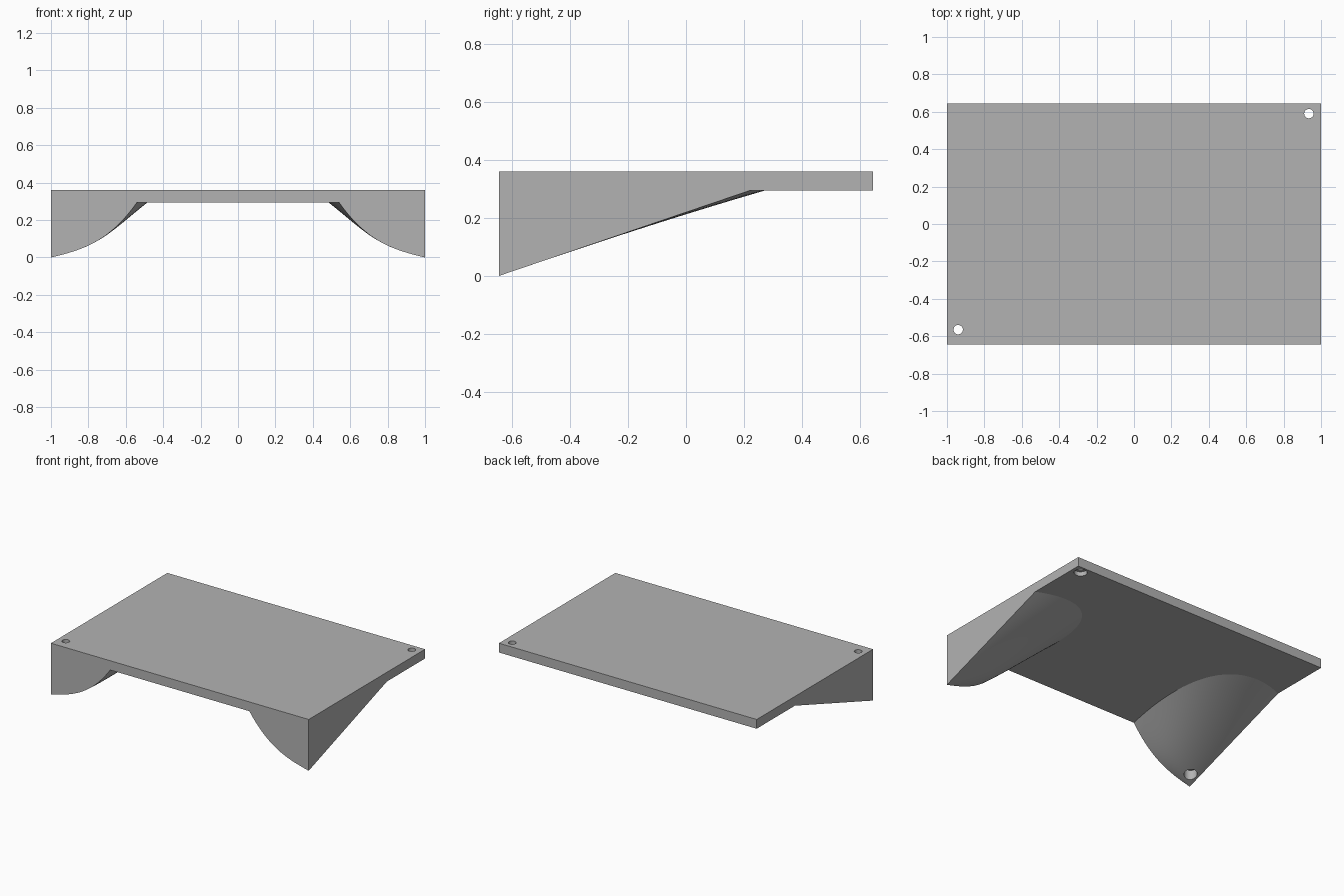
import bpy, bmesh
from math import pi, sin, cos, radians

cube = bpy.data.objects.get("Cube")
if cube:
    bpy.data.objects.remove(cube, do_unlink=True)

HALF_Y, PLATE_Z, TOP_Z = 0.645, 0.295, 0.36
HOLES = [(0.935, 0.59, 0.325), (-0.94, -0.565, 0.085)]  # x, y, counterbore floor

grey = bpy.data.materials.new("plain grey")
grey.use_nodes = True
colour = (0.45, 0.45, 0.45, 1)
grey.diffuse_color = colour
grey.node_tree.nodes["Principled BSDF"].inputs["Base Color"].default_value = colour


def finish(bm, name):
    bmesh.ops.recalc_face_normals(bm, faces=bm.faces)
    mesh = bpy.data.meshes.new(name)
    bm.to_mesh(mesh)
    bm.free()
    mesh.materials.append(grey)
    obj = bpy.data.objects.new(name, mesh)
    bpy.context.collection.objects.link(obj)
    return obj


def make_plate():
    bm = bmesh.new()
    bmesh.ops.create_cube(bm, size=1)
    for v in bm.verts:
        v.co = (v.co.x * 2, v.co.y * 2 * HALF_Y,
                PLATE_Z if v.co.z < 0 else TOP_Z)
    return finish(bm, "top_plate")


def make_leg(side, name, levels=20, steps=32):
    """Tapered leg growing from a corner point to a rounded footprint."""
    bm = bmesh.new()
    tip = bm.verts.new((side, -HALF_Y, 0))
    rows = []
    for i in range(1, levels + 1):
        w = i / levels
        h = 0.38 * w + 0.62 * w ** 3
        row = []
        for j in range(steps + 1):
            a = pi / 2 * j / steps
            bulge = h * h * sin(2 * a)
            u = 0.46 * w * cos(a) + 0.13 * bulge
            v = 0.867 * h * sin(a) + 0.16 * bulge
            row.append(bm.verts.new((side * (1 - u), v - HALF_Y, PLATE_Z * h)))
        rows.append(row)
    # Curved underside
    for j in range(steps):
        bm.faces.new((tip, rows[0][j], rows[0][j + 1]))
        for low, high in zip(rows, rows[1:]):
            bm.faces.new((low[j], high[j], high[j + 1], low[j + 1]))
    # Flat front, outer side and top
    corner = bm.verts.new((side, -HALF_Y, PLATE_Z))
    bm.faces.new([tip] + [r[0] for r in rows] + [corner])
    bm.faces.new([tip] + [r[-1] for r in rows] + [corner])
    bm.faces.new(rows[-1] + [corner])
    return finish(bm, name)


def make_cutter(x, y, radius, z0, z1):
    bpy.ops.mesh.primitive_cylinder_add(vertices=32, radius=radius, depth=z1 - z0,
                                        location=(x, y, (z0 + z1) / 2))
    return bpy.context.object


plate = make_plate()
left_leg = make_leg(1, "left_leg")
right_leg = make_leg(-1, "right_leg")


def drill(obj, x, y, radius, z0, z1):
    cutter = make_cutter(x, y, radius, z0, z1)
    mod = obj.modifiers.new("hole", 'BOOLEAN')
    mod.operation, mod.solver, mod.object = 'DIFFERENCE', 'EXACT', cutter
    bpy.context.view_layer.objects.active = obj
    bpy.ops.object.modifier_apply(modifier=mod.name)
    bpy.data.objects.remove(cutter, do_unlink=True)


# Screw holes with a wider counterbore underneath
for (x, y, floor), bored in zip(HOLES, (plate, right_leg)):
    for obj in {plate, bored}:
        drill(obj, x, y, 0.025, -0.1, 0.5)
    drill(bored, x, y, 0.042, -0.1, floor)

for obj in (plate, left_leg, right_leg):
    bpy.ops.object.select_all(action='DESELECT')
    obj.select_set(True)
    bpy.context.view_layer.objects.active = obj
    bpy.ops.object.shade_smooth_by_angle(angle=radians(30))
